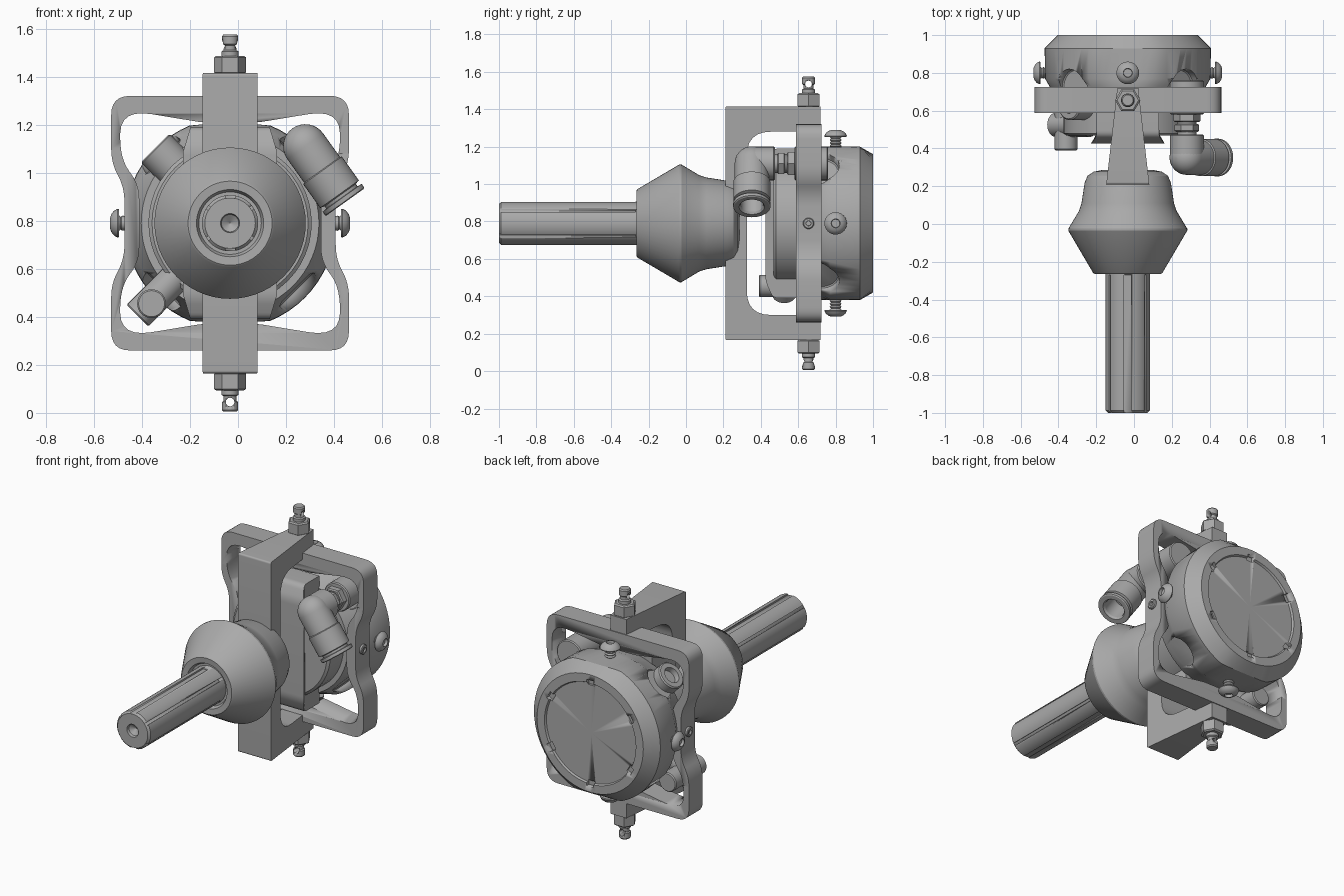
import bpy, bmesh, math
from mathutils import Vector

cube = bpy.data.objects.get("Cube")
if cube:
    bpy.data.objects.remove(cube)

CX, CZ = -0.033, 0.79          # main axis
GREY = (0.4, 0.4, 0.4, 1)
mat = bpy.data.materials.new("steel grey")
mat.use_nodes = True
mat.diffuse_color = GREY
mat.node_tree.nodes["Principled BSDF"].inputs["Base Color"].default_value = GREY


def finish(name, bm, smooth=True):
    bmesh.ops.recalc_face_normals(bm, faces=bm.faces)
    mesh = bpy.data.meshes.new(name)
    bm.to_mesh(mesh)
    bm.free()
    mesh.materials.append(mat)
    obj = bpy.data.objects.new(name, mesh)
    bpy.context.collection.objects.link(obj)
    bpy.ops.object.select_all(action='DESELECT')
    obj.select_set(True)
    bpy.context.view_layer.objects.active = obj
    if smooth:
        bpy.ops.object.shade_smooth_by_angle(angle=math.radians(30))
    return obj


def lathe(name, profile, origin, axis, sides=40, smooth=True):
    """Revolve (height, radius) pairs about an axis through origin."""
    bm = bmesh.new()
    rot = Vector(axis).normalized().to_track_quat('Z', 'Y')
    rings = []
    for h, r in profile:
        r = max(r, 0.0005)
        rings.append([bm.verts.new(rot @ Vector((
            r * math.cos(math.tau * i / sides), r * math.sin(math.tau * i / sides), h))
            + Vector(origin)) for i in range(sides)])
    for a, b in zip(rings, rings[1:]):
        for i in range(sides):
            j = (i + 1) % sides
            bm.faces.new((a[i], a[j], b[j], b[i]))
    bm.faces.new(rings[0])
    bm.faces.new(rings[-1])
    return finish(name, bm, smooth)


def rod(name, r, h0, h1, origin, axis, sides=32):
    c = min(0.006, r * 0.2)
    return lathe(name, [(h0, r - c), (h0 + c, r), (h1 - c, r), (h1, r - c)], origin, axis, sides)


def rounded(points, steps=6):
    """Fillet a polygon given as (u, v, radius)."""
    out = []
    for i, (u, v, r) in enumerate(points):
        p = Vector((u, v))
        before = Vector(points[i - 1][:2]) - p
        after = Vector(points[(i + 1) % len(points)][:2]) - p
        if r == 0:
            out.append(p)
            continue
        a = p + before.normalized() * min(r, before.length * 0.49)
        b = p + after.normalized() * min(r, after.length * 0.49)
        for k in range(steps + 1):
            t = k / steps
            out.append(a * (1 - t) ** 2 + p * 2 * t * (1 - t) + b * t * t)
    return out


def prism(name, outline, d0, d1, place):
    """Extrude an outline from d0 to d1; place(u, v, d) gives the position."""
    bm = bmesh.new()
    ends = [[bm.verts.new(place(p[0], p[1], d)) for p in outline] for d in (d0, d1)]
    n = len(outline)
    for i in range(n):
        j = (i + 1) % n
        bm.faces.new((ends[0][i], ends[0][j], ends[1][j], ends[1][i]))
    for e in ends:
        bm.faces.new(e)
    return finish(name, bm)


def cut(obj, cutter):
    mod = obj.modifiers.new("cut", 'BOOLEAN')
    mod.operation = 'DIFFERENCE'
    mod.object = cutter
    bpy.context.view_layer.objects.active = obj
    bpy.ops.object.modifier_apply(modifier=mod.name)
    bpy.data.objects.remove(cutter)


def four_way(quarter):
    """Mirror one quarter of an outline into a full closed outline."""
    q = list(quarter)
    back = q[::-1]
    return (q + [(-u, v, r) for u, v, r in back] + [(-u, -v, r) for u, v, r in q]
            + [(u, -v, r) for u, v, r in back])


def facing_front(u, v, d):
    return (CX + u, d, CZ + v)


# Shaft with centre drilling and long grooves
shaft = lathe("shaft", [(-0.96, 0), (-0.985, 0.036), (-1, 0.04), (-1, 0.105), (-0.988, 0.117),
                        (-0.1, 0.117)], (CX, 0, CZ), (0, 1, 0), 48)
for angle, width in ((90, 0.02), (35, 0.008), (145, 0.008), (270, 0.02), (215, 0.008), (325, 0.008)):
    a = math.radians(angle)
    out, side = Vector((math.cos(a), math.sin(a))), Vector((-math.sin(a), math.cos(a)))
    groove = [out * r + side * s * width for r, s in ((0.105, -1), (0.15, -1), (0.15, 1), (0.105, 1))]
    cut(shaft, prism("groove_cutter", groove, -1.1, -0.27, facing_front))

# Tapered boot around the shaft
lathe("boot", [(-0.24, 0.118), (-0.24, 0.13), (-0.262, 0.14), (-0.265, 0.175), (-0.258, 0.184),
               (-0.035, 0.315), (-0.025, 0.315), (0.07, 0.258), (0.11, 0.245), (0.22, 0.228),
               (0.255, 0.213), (0.277, 0.18), (0.287, 0.13), (0.287, 0)], (CX, 0, CZ), (0, 1, 0), 56)

# C-shaped yoke, narrower towards the pivot pins
yoke_side = rounded([(0.21, -0.625, 0.012), (0.72, -0.625, 0), (0.72, -0.49, 0), (0.325, -0.49, 0.13),
                     (0.325, 0.49, 0.13), (0.72, 0.49, 0), (0.72, 0.625, 0), (0.21, 0.625, 0.012)])
prism("yoke", yoke_side, -1, 1,
      lambda y, z, d: (CX + d * (0.114 - (y - 0.21) * 0.115), y, CZ + z))

# Pivot pins with hex nuts, above and below
for label, s in (("upper", 1), ("lower", -1)):
    at = (CX, 0.655, CZ)
    lathe(label + "_pivot_nut", [(0.62, 0.055), (0.628, 0.067), (0.69, 0.067), (0.697, 0.057)],
          at, (0, 0, s), 6, False)
    pin = lathe(label + "_pivot_pin", [(0.4, 0.036), (0.715, 0.036), (0.72, 0.027), (0.74, 0.027),
                                       (0.745, 0.034), (0.778, 0.034), (0.785, 0.028)], at, (0, 0, s))
    hole_axis = (1, 0, 0) if s > 0 else (0, 1, 0)
    cut(pin, rod("pin_hole", 0.018, -0.1, 0.1, (CX, 0.655, CZ + s * 0.745), hole_axis, 16))

# Gimbal frame with waisted sides and lobed opening
outer = rounded(four_way([(0.44, 0.15, 0.06), (0.495, 0.25, 0.06), (0.495, 0.53, 0.08)]))
inner = rounded(four_way([(0.378, 0.16, 0.06), (0.46, 0.27, 0.1), (0.455, 0.475, 0.13),
                          (0.12, 0.42, 0.02)]))
frame = prism("gimbal_frame", outer, 0.588, 0.725, facing_front)
cut(frame, prism("frame_opening", inner, 0.5, 0.8, facing_front))
for s in (1, -1):
    lathe("frame_screw", [(0.4, 0.03), (0.452, 0.03), (0.456, 0.025), (0.456, 0.014), (0.446, 0.013),
                          (0.446, 0)], (CX, 0.655, CZ), (s, 0, 0), 20)

# Rear body: drum with flats above and below and a chamfered rim
body = lathe("rear_body", [(0.61, 0.37), (0.73, 0.415), (0.77, 0.438), (0.93, 0.44), (1, 0.37),
                           (1, 0.318), (0.988, 0.312), (0.988, 0)], (CX, 0, CZ), (0, 1, 0), 64)
for v in body.data.vertices:
    v.co.z = min(max(v.co.z, CZ - 0.41), CZ + 0.41)
for sx in (1, -1):
    for sz in (1, -1):
        cut(body, rod("recess_cutter", 0.1, 0.385, 0.6, (CX, 0.72, CZ), (sx, 0, sz)))
for i in range(6):
    a = math.tau * (i + 0.5) / 6
    x, z = math.cos(a), math.sin(a)
    notch = [(x * r - z * s, z * r + x * s) for r, s in
             ((0.30, -0.025), (0.335, -0.025), (0.335, 0.025), (0.30, 0.025))]
    cut(body, prism("notch_cutter", notch, 0.975, 1.05, facing_front))

# Front housing: stepped drum and vertical slab
lathe("front_housing", [(0.468, 0.325), (0.48, 0.34), (0.62, 0.34), (0.64, 0.37)],
      (CX, 0, CZ), (0, 1, 0), 48)
slab_side = rounded([(0.425, -0.31, 0.03), (0.465, -0.40, 0.03), (0.62, -0.40, 0), (0.62, 0.40, 0),
                     (0.465, 0.40, 0.03), (0.425, 0.31, 0.03)])
prism("front_slab", slab_side, -1, 1,
      lambda y, z, d: (CX + d * (0.195 - max(0, abs(z) - 0.3) * 0.3), y, CZ + z))

# Button-head screws around the body
for label, d in (("left", (1, 0, 0)), ("right", (-1, 0, 0)), ("top", (0, 0, 1)), ("bottom", (0, 0, -1))):
    at = (CX, 0.80, CZ)
    thread = [(0.39 + 0.008 * i, 0.032 if i % 2 else 0.025) for i in range(10)]
    lathe(label + "_screw_thread", thread, at, d, 20)
    lathe(label + "_screw_head", [(0.462, 0.03), (0.462, 0.058), (0.468, 0.06), (0.483, 0.052),
                                  (0.494, 0.038), (0.499, 0.024), (0.482, 0.022), (0.482, 0)], at, d, 24)

# Elbow hose fitting on the upper left of the body
EX, EZ = 0.28, 1.11
down = (0.58, 0, -0.81)
rod("elbow_mount", 0.09, 0.58, 0.76, (EX, 0, EZ), (0, 1, 0))
for y0, y1, r in ((0.488, 0.53, 0.065), (0.54, 0.59, 0.072)):
    lathe("elbow_hex", [(y0, r - 0.008), (y0 + 0.006, r), (y1 - 0.006, r), (y1, r - 0.008)],
          (EX, 0, EZ), (0, 1, 0), 6, False)
rod("elbow_stem", 0.05, 0.46, 0.6, (EX, 0, EZ), (0, 1, 0))
rod("elbow_inlet", 0.09, 0.35, 0.475, (EX, 0, EZ), (0, 1, 0))
dome = [(-0.092 * math.cos(math.pi / 2 * i / 8), 0.092 * math.sin(math.pi / 2 * i / 8)) for i in range(9)]
lathe("elbow_tube", dome + [(0.12, 0.092), (0.124, 0.099), (0.245, 0.099), (0.25, 0.08), (0.262, 0.08),
                            (0.264, 0.1), (0.282, 0.1), (0.286, 0.094), (0.286, 0.068), (0.274, 0.06),
                            (0.16, 0.06), (0.16, 0)], (EX, 0.352, EZ), down, 40)

# Diagonal port on the upper right of the body
lathe("upper_port", [(0.25, 0.085), (0.435, 0.085), (0.442, 0.078), (0.442, 0.05), (0.41, 0.045),
                     (0.41, 0)], (CX, 0.635, CZ), (-1, 0, 1))

# Lower right port: diagonal tube with a forward plug
rod("lower_port", 0.064, 0.28, 0.545, (CX, 0.525, CZ), (-1, 0, -1))
rod("lower_plug", 0.06, 0.39, 0.7, (-0.36, 0, 0.455), (0, 1, 0))
